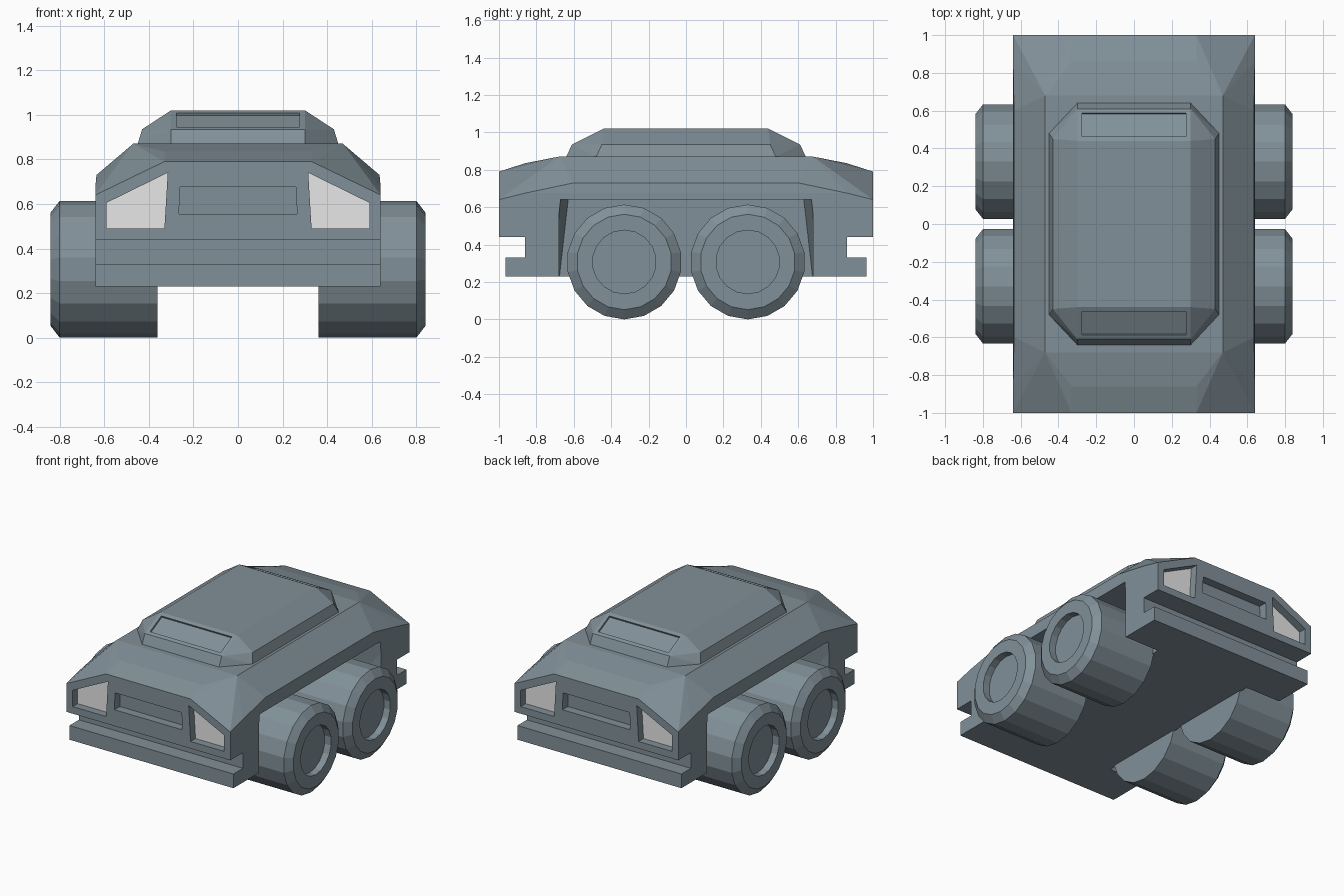
import bpy, bmesh, math
from mathutils import Vector

if "Cube" in bpy.data.objects:
    bpy.data.objects.remove(bpy.data.objects["Cube"], do_unlink=True)


def material(name, color):
    mat = bpy.data.materials.new(name)
    mat.use_nodes = True
    mat.diffuse_color = color
    mat.node_tree.nodes["Principled BSDF"].inputs["Base Color"].default_value = color
    return mat


STEEL = material("blue grey steel", (0.22, 0.28, 0.315, 1))
LAMP = material("pale lamp", (0.8, 0.8, 0.8, 1))


def finish(name, bm, mat=STEEL):
    bmesh.ops.recalc_face_normals(bm, faces=bm.faces[:])
    mesh = bpy.data.meshes.new(name)
    bm.to_mesh(mesh)
    bm.free()
    mesh.materials.append(mat)
    obj = bpy.data.objects.new(name, mesh)
    bpy.context.collection.objects.link(obj)
    return obj


def convex(points, mirror_x=False, mirror_y=False):
    """Convex solid through the points, optionally mirrored first."""
    bm = bmesh.new()
    for sx in ((1, -1) if mirror_x else (1,)):
        for sy in ((1, -1) if mirror_y else (1,)):
            for x, y, z in points:
                bm.verts.new((sx * x, sy * y, z))
    bmesh.ops.remove_doubles(bm, verts=bm.verts[:], dist=1e-4)
    hull = bmesh.ops.convex_hull(bm, input=bm.verts[:])
    bmesh.ops.delete(bm, geom=[v for v in hull["geom_interior"] if isinstance(v, bmesh.types.BMVert)],
                     context="VERTS")
    bmesh.ops.dissolve_limit(bm, angle_limit=math.radians(0.5),
                             verts=bm.verts[:], edges=bm.edges[:])
    return bm


def prism_y(outline, y0, y1):
    return convex([(x, y, z) for x, z in outline for y in (y0, y1)])


def cut(target, bm):
    """Subtract a solid from the target and discard the cutter."""
    cutter = finish("cutter", bm)
    cutter.hide_render = True
    mod = target.modifiers.new("cut", "BOOLEAN")
    mod.operation = "DIFFERENCE"
    mod.solver = "EXACT"
    mod.object = cutter
    bpy.context.view_layer.objects.active = target
    bpy.ops.object.modifier_apply(modifier=mod.name)
    bpy.data.objects.remove(cutter, do_unlink=True)


# Hull: faceted shell, one quarter mirrored
hull = finish("hull", convex([
    (0.47, 0.68, 0.87), (0.33, 0.68, 0.87), (0.33, 0.86, 0.835), (0.33, 1, 0.79),
    (0.64, 1, 0.64), (0.64, 0.86, 0.675), (0.635, 0.6, 0.73),
    (0.64, 1, 0.23)], True, True))

# Wheel bays under the side overhangs
for side in (1, -1):
    cut(hull, convex([(side * x, y, z) for x, y, z in (
        (0.37, 0.63, 0.64), (0.37, 0.68, 0.2), (0.7, 0.68, 0.64), (0.7, 0.68, 0.2))],
        mirror_y=True))

LAMP_SHAPE = [(0.315, 0.74), (0.59, 0.605), (0.59, 0.49), (0.33, 0.49)]
GRILLE_SHAPE = [(0.26, 0.675), (-0.26, 0.675), (-0.265, 0.555), (0.265, 0.555)]

for end, end_name in ((-1, "front"), (1, "back")):
    # Gap above the bumper, then the bumper set back
    wide = ((0.7, -0.7))
    cut(hull, prism_y([(x, z) for x in wide for z in (0.33, 0.44)], end * 0.86, end * 1.1))
    cut(hull, prism_y([(x, z) for x in wide for z in (0.2, 0.36)], end * 0.965, end * 1.1))
    # Grille and lamp pockets
    cut(hull, prism_y(GRILLE_SHAPE, end * 0.94, end * 1.1))
    for side, side_name in ((1, "left"), (-1, "right")):
        shape = [(side * x, z) for x, z in LAMP_SHAPE]
        cut(hull, prism_y(shape, end * 0.94, end * 1.1))
        finish(f"{end_name}_{side_name}_lamp",
               prism_y(shape, end * 0.938, end * 0.945), LAMP)

# Roof hatch with a shallow panel at each end
bm = convex([(0.30, 0.64, 0.87), (0.45, 0.48, 0.87),
             (0.30, 0.61, 0.935), (0.43, 0.45, 0.935),
             (0.30, 0.44, 1.02)], True, True)
bm.normal_update()
slopes = [f for f in bm.faces
          if abs(f.normal.x) < 0.05 and abs(f.normal.y) > 0.3 and f.normal.z > 0.6]
bmesh.ops.inset_individual(bm, faces=slopes, thickness=0.035, depth=0)
bmesh.ops.inset_individual(bm, faces=slopes, thickness=0.0005, depth=-0.013)
finish("roof_hatch", bm)


# Wheels: turned profile with a dished hub
def wheel(name, side, y):
    profile = [(0.36, 0), (0.36, 0.307), (0.80, 0.307), (0.84, 0.255),
               (0.84, 0.17), (0.79, 0.17), (0.79, 0)]
    bm = bmesh.new()
    verts = [bm.verts.new((side * x, 0, r)) for x, r in profile]
    edges = [bm.edges.new(pair) for pair in zip(verts, verts[1:])]
    bmesh.ops.spin(bm, geom=verts + edges, cent=(0, 0, 0), axis=(1, 0, 0),
                   angle=math.tau, steps=18)
    bmesh.ops.remove_doubles(bm, verts=bm.verts[:], dist=1e-4)
    bmesh.ops.translate(bm, verts=bm.verts[:], vec=Vector((0, y, 0.307)))
    finish(name, bm)


for side, side_name in ((1, "left"), (-1, "right")):
    for y, end_name in ((-0.33, "front"), (0.33, "back")):
        wheel(f"{end_name}_{side_name}_wheel", side, y)
